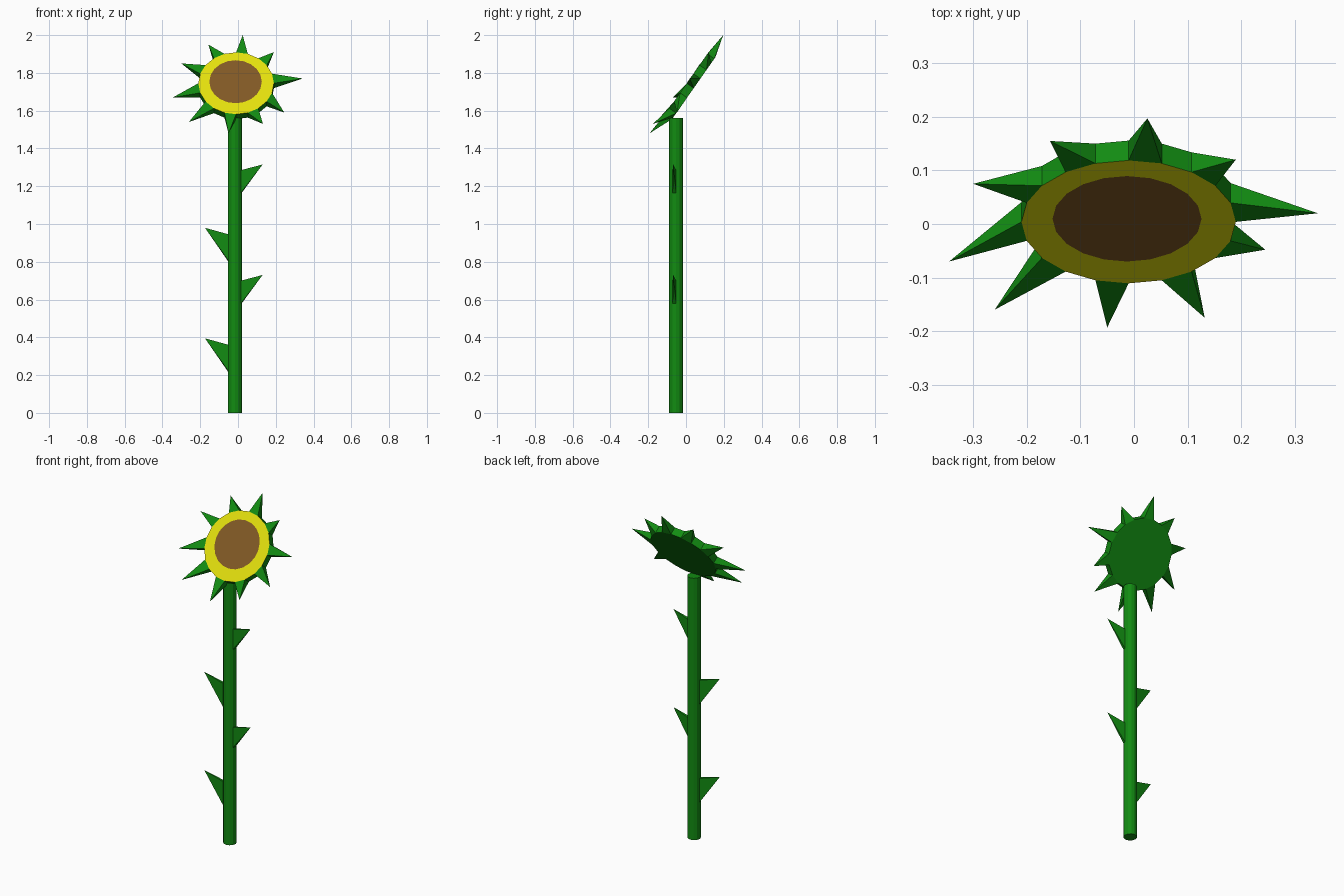
import bpy, bmesh, math
from mathutils import Vector

if "Cube" in bpy.data.objects:
    bpy.data.objects.remove(bpy.data.objects["Cube"])


def material(name, rgb):
    m = bpy.data.materials.new(name)
    m.diffuse_color = (*rgb, 1)
    m.use_nodes = True
    m.node_tree.nodes["Principled BSDF"].inputs["Base Color"].default_value = m.diffuse_color
    return m


GREEN = material("leaf green", (0.006, 0.26, 0.006))
YELLOW = material("petal yellow", (0.78, 0.75, 0.004))
BROWN = material("seed brown", (0.22, 0.1, 0.018))


def finish(bm, name, mats):
    bmesh.ops.recalc_face_normals(bm, faces=bm.faces[:])
    me = bpy.data.meshes.new(name)
    bm.to_mesh(me)
    bm.free()
    for m in mats:
        me.materials.append(m)
    ob = bpy.data.objects.new(name, me)
    bpy.context.collection.objects.link(ob)
    return ob


# Stem: twelve-sided post
SX, SY, SR = -0.017, -0.052, 0.037


def stem_point(deg, z):
    a = math.radians(deg)
    return Vector((SX + SR * math.cos(a), SY + SR * math.sin(a), z))


bm = bmesh.new()
low = [bm.verts.new(stem_point(30 * i, 0)) for i in range(12)]
top = [bm.verts.new(stem_point(30 * i, 1.56)) for i in range(12)]
bm.faces.new(low)
bm.faces.new(top)
for i in range(12):
    j = (i + 1) % 12
    bm.faces.new((low[i], low[j], top[j], top[i]))
finish(bm, "stem", [GREEN])


# Leaves: pointed pyramids growing out of one stem facet
def leaf(name, a0, a1, z0, z1, tip):
    bm = bmesh.new()
    base = [bm.verts.new(stem_point(a, z))
            for a, z in ((a0, z0), (a1, z0), (a1, z1), (a0, z1))]
    apex = bm.verts.new(tip)
    bm.faces.new(base)
    for i in range(4):
        bm.faces.new((base[i], base[(i + 1) % 4], apex))
    finish(bm, name, [GREEN])


for n, dz in enumerate((0, 0.585)):
    leaf(f"right_leaf_{n + 1}", -30, 0, 0.58 + dz, 0.70 + dz, (0.13, -0.068, 0.73 + dz))
    leaf(f"left_leaf_{n + 1}", 180, 210, 0.22 + dz, 0.36 + dz, (-0.175, -0.068, 0.395 + dz))

# Flower head: tilted twenty-sided disc, every second rim face drawn to a spike
CENTRE = Vector((-0.01, 0.004, 1.745))
TILT = math.radians(35)
RIGHT = Vector((1, 0, 0))
UP = Vector((0, math.sin(TILT), math.cos(TILT)))
OUT = RIGHT.cross(UP)
R, DEPTH = 0.2, 0.045
# Spike tips, clockwise from the top as seen from the front
TIPS = [(0.025, 0.197, 2.0), (0.19, 0.12, 1.91), (0.343, 0.02, 1.77),
        (0.245, -0.048, 1.59), (0.132, -0.175, 1.53), (-0.05, -0.193, 1.48),
        (-0.26, -0.16, 1.54), (-0.345, -0.07, 1.67), (-0.30, 0.075, 1.85),
        (-0.157, 0.155, 1.95)]


def head_point(i, r, depth):
    a = math.radians(90 - 18 * i)
    return CENTRE + RIGHT * r * math.cos(a) + UP * r * math.sin(a) - OUT * depth


bm = bmesh.new()
front = [bm.verts.new(head_point(i, R, 0)) for i in range(20)]
back = [bm.verts.new(head_point(i, R, DEPTH)) for i in range(20)]
seed = [bm.verts.new(head_point(i, 0.139, 0) + UP * 0.01 - RIGHT * 0.003)
        for i in range(20)]
bm.faces.new(back)
bm.faces.new(seed).material_index = 2
for i in range(20):
    j = (i + 1) % 20
    bm.faces.new((front[i], front[j], seed[j], seed[i])).material_index = 1
    rim = (front[i], front[j], back[j], back[i])
    if i % 2:
        bm.faces.new(rim)
    else:
        tip = bm.verts.new(TIPS[i // 2])
        for k in range(4):
            bm.faces.new((rim[k], rim[(k + 1) % 4], tip))
finish(bm, "flower_head", [GREEN, YELLOW, BROWN])
